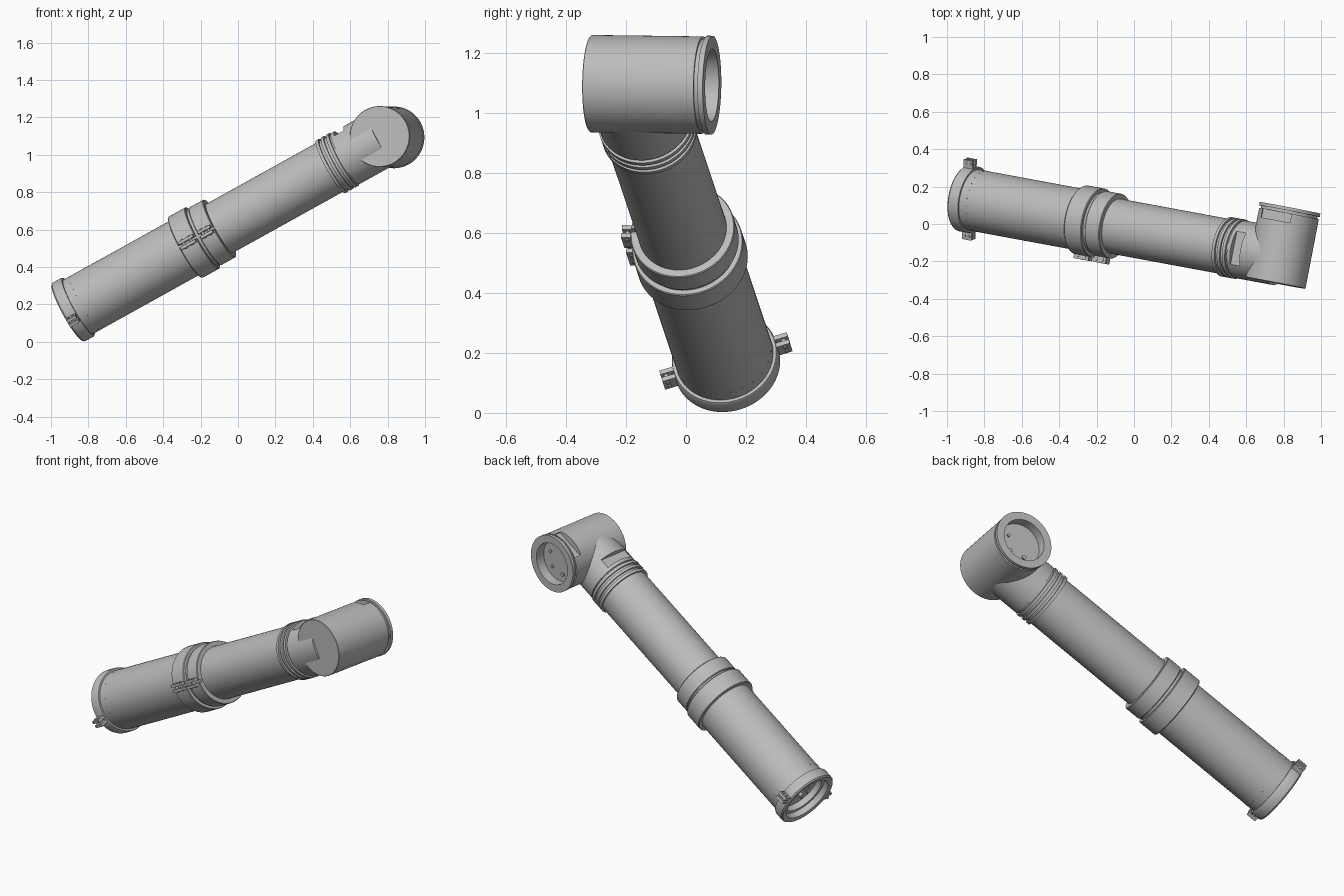
import bpy, bmesh, math
from mathutils import Matrix, Vector

if "Cube" in bpy.data.objects:
    bpy.data.objects.remove(bpy.data.objects["Cube"])

# Two perpendicular axes: the long tube and the elbow housing
d1 = Vector((0.8635, -0.16, 0.479)).normalized()
d2 = Vector((0.19, 0.982, -0.012))
d2 = (d2 - d1 * d2.dot(d1)).normalized()
n = d1.cross(d2)


def frame(x, y, z, origin):
    m = Matrix((x, y, z)).transposed().to_4x4()
    m.translation = origin
    return m


ARM = frame(d2, n, d1, Vector((-0.907, 0.138, 0.158)))
ELBOW = frame(n, d1, d2, Vector((0.757, -0.316, 1.098)))

grey = bpy.data.materials.new("metal grey")
grey.diffuse_color = (0.5, 0.5, 0.5, 1)
grey.use_nodes = True
grey.node_tree.nodes["Principled BSDF"].inputs["Base Color"].default_value = grey.diffuse_color


def finish(name, bm, m):
    bmesh.ops.recalc_face_normals(bm, faces=bm.faces)
    me = bpy.data.meshes.new(name)
    bm.to_mesh(me)
    bm.free()
    me.materials.append(grey)
    ob = bpy.data.objects.new(name, me)
    ob.matrix_world = m
    bpy.context.collection.objects.link(ob)
    return ob


def lathe(name, m, profile, closed=False, seg=72):
    """Spin (radius, height) points around local z."""
    bm = bmesh.new()
    pts = profile + profile[:1] if closed else profile
    vs = [bm.verts.new((r, 0, z)) for r, z in pts]
    es = [bm.edges.new(p) for p in zip(vs, vs[1:])]
    bmesh.ops.spin(bm, geom=vs + es, cent=(0, 0, 0), axis=(0, 0, 1),
                   angle=math.tau, steps=seg, use_duplicate=False)
    bmesh.ops.remove_doubles(bm, verts=bm.verts, dist=1e-5)
    return finish(name, bm, m)


def box(name, m, centre, size):
    bm = bmesh.new()
    bmesh.ops.create_cube(bm, size=1, matrix=Matrix.Translation(centre) @ Matrix.Diagonal((*size, 1)))
    return finish(name, bm, m)


def rod(name, m, centre, radius, length, axis="Z", seg=16):
    bm = bmesh.new()
    rot = Matrix.Rotation(math.pi / 2, 4, "X") if axis == "Y" else Matrix()
    bmesh.ops.create_cone(bm, cap_ends=True, segments=seg, radius1=radius, radius2=radius,
                          depth=length, matrix=Matrix.Translation(centre) @ rot)
    return finish(name, bm, m)


def cut(ob, m, centre, size):
    tool = box("cutter", m, centre, size)
    mod = ob.modifiers.new("cut", "BOOLEAN")
    mod.operation, mod.solver, mod.object = "DIFFERENCE", "EXACT", tool
    bpy.context.view_layer.update()
    bpy.context.view_layer.objects.active = ob
    bpy.ops.object.modifier_apply(modifier=mod.name)
    bpy.data.objects.remove(tool)


def ears(name, m, r0, r1, z0, z1, gap):
    """Pair of bolted clamp tabs pointing along local +x."""
    for side in (-1, 1):
        box(name, m, ((r0 + r1) / 2, side * (gap / 2 + 0.008), (z0 + z1) / 2),
            (r1 - r0, 0.016, z1 - z0))
    for f in (0.27, 0.73):
        rod(name + "_bolt", m, (r1 - 0.018, 0, z0 + f * (z1 - z0)), 0.008, gap + 0.04, "Y")


# Lower tube, open at the base with a recessed bulkhead
lathe("lower_tube", ARM, [(0, 0.07), (0.125, 0.07), (0.125, 0.035), (0.145, 0.035),
                          (0.145, 0.0), (0.165, 0.0), (0.165, 0.80), (0, 0.80)])
lathe("base_hub", ARM, [(0, 0.03), (0.025, 0.03), (0.025, 0.075), (0, 0.075)], seg=24)
box("base_crossbar", ARM, (0, 0.06, 0.05), (0.035, 0.11, 0.03))
for k in range(24):
    a = math.tau * k / 24
    rod("rivet", ARM @ Matrix.Rotation(a, 4, "Z") @ Matrix.Translation((0.165, 0, 0.105))
        @ Matrix.Rotation(math.pi / 2, 4, "Y"), (0, 0, 0), 0.003, 0.003, seg=8)

# Base clamp band with a tab pair on each side
lathe("base_clamp", ARM, [(0.155, 0.0), (0.172, -0.004), (0.179, 0.004), (0.179, 0.055),
                          (0.175, 0.062), (0.16, 0.062)], closed=True)
for ang in (20, 200):
    ears("base_clamp_tab", ARM @ Matrix.Rotation(math.radians(ang), 4, "Z"),
         0.17, 0.222, 0.003, 0.06, 0.012)

# Upper tube
lathe("upper_tube", ARM, [(0, 0.75), (0.149, 0.75), (0.149, 1.72), (0, 1.72)])

# Middle coupling: two split clamps with a groove between them
lathe("coupling_core", ARM, [(0, 0.79), (0.168, 0.79), (0.168, 0.86), (0, 0.86)])
FRONT = ARM @ Matrix.Rotation(math.pi, 4, "Z")
for name, r, z0, z1 in (("lower_clamp", 0.187, 0.725, 0.832), ("upper_clamp", 0.176, 0.847, 0.938)):
    ring = lathe(name, ARM, [(0.14, z0), (r - 0.003, z0), (r, z0 + 0.004),
                             (r, z1 - 0.004), (r - 0.003, z1), (0.14, z1)], closed=True)
    cut(ring, FRONT, (0.19, 0, 0.83), (0.06, 0.014, 0.4))
    ears(name + "_tab", FRONT, r - 0.02, 0.208, z0 + 0.008, z1 - 0.008, 0.014)

# Grooved rings and neck joining the tube to the elbow
prof = [(0, 1.62)]
for z in (1.625, 1.657, 1.689):
    prof += [(0.15, z), (0.161, z), (0.161, z + 0.017), (0.15, z + 0.017)]
lathe("neck_rings", ARM, prof + [(0, 1.71)])
neck = lathe("elbow_neck", ARM, [(0, 1.70), (0.156, 1.715), (0.156, 1.94), (0, 1.94)])
cut(neck, ARM, (0, 0.16, 1.765), (0.18, 0.075, 0.06))

# Elbow housing with its open flange at the back
housing = lathe("elbow_housing", ELBOW, [(0, 0), (0.1605, 0), (0.1625, 0.002), (0.1625, 0.378),
                                         (0.154, 0.378), (0.154, 0.392), (0.165, 0.392),
                                         (0.165, 0.41), (0.121, 0.41), (0.121, 0.355), (0, 0.355)])
cut(housing, ELBOW, (0.157, 0, 0.353), (0.06, 0.18, 0.048))
for x, y, r in ((-0.05, -0.06, 0.012), (0.0, 0.075, 0.009), (-0.07, 0.02, 0.009)):
    rod("bulkhead_plug", ELBOW, (x, y, 0.356), r, 0.012)

# Smooth round walls, crisp corners
bpy.ops.object.select_all(action="SELECT")
bpy.context.view_layer.objects.active = housing
bpy.ops.object.shade_smooth_by_angle(angle=math.radians(30))
